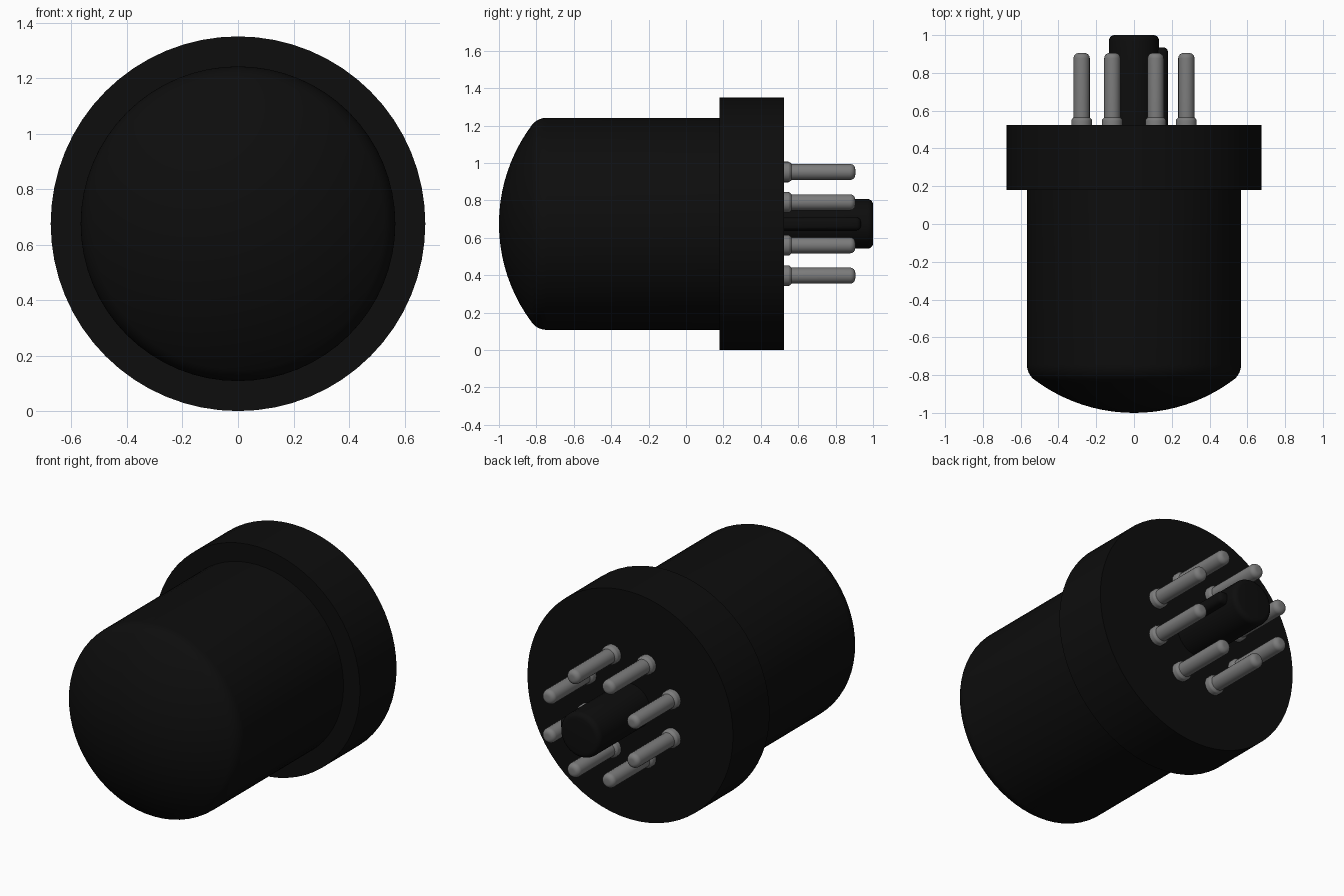
import bpy, bmesh, math
from mathutils import Vector

cube = bpy.data.objects.get("Cube")
if cube:
    bpy.data.objects.remove(cube, do_unlink=True)

CZ = 0.675          # height of the central axis


def material(name, value, rough):
    m = bpy.data.materials.new(name)
    m.use_nodes = True
    col = (value, value, value, 1)
    m.diffuse_color = col
    bsdf = m.node_tree.nodes["Principled BSDF"]
    bsdf.inputs["Base Color"].default_value = col
    bsdf.inputs["Roughness"].default_value = rough
    return m


black = material("black plastic", 0.004, 0.5)
metal = material("grey metal", 0.2, 0.5)


def finish(bm, name, mat, location):
    bmesh.ops.recalc_face_normals(bm, faces=bm.faces)
    me = bpy.data.meshes.new(name)
    bm.to_mesh(me)
    bm.free()
    me.materials.append(mat)
    ob = bpy.data.objects.new(name, me)
    ob.location = location
    bpy.context.collection.objects.link(ob)
    bpy.ops.object.select_all(action='DESELECT')
    ob.select_set(True)
    bpy.context.view_layer.objects.active = ob
    bpy.ops.object.shade_smooth_by_angle(angle=math.radians(35))
    return ob


def lathe(name, profile, mat, sides, x=0.0, z=CZ):
    """Spin (radius, y) points about an axis along y; ends lie on the axis."""
    bm = bmesh.new()
    vs = [bm.verts.new((r, y, 0)) for r, y in profile]
    es = [bm.edges.new(p) for p in zip(vs, vs[1:])]
    bmesh.ops.spin(bm, geom=vs + es, cent=(0, 0, 0), axis=(0, 1, 0),
                   angle=2 * math.pi, steps=sides, use_merge=True)
    bmesh.ops.remove_doubles(bm, verts=bm.verts, dist=1e-5)
    return finish(bm, name, mat, (x, 0, z))


def arc(cr, cy, radius, a0, a1, n):
    """Arc points (radius, y); angle 0 points outward, 90 points to +y."""
    out = []
    for i in range(n + 1):
        a = math.radians(a0 + (a1 - a0) * i / n)
        out.append((max(0.0, cr + radius * math.cos(a)), cy + radius * math.sin(a)))
    return out


# Main shell: domed front, filleted shoulder, stepped rear flange
BODY_R, FLANGE_R, DOME_R, FILLET = 0.567, 0.675, 0.88, 0.10
dome_y = -1 + DOME_R
tilt = math.asin((BODY_R - FILLET) / (DOME_R - FILLET))
fillet_y = dome_y - (DOME_R - FILLET) * math.cos(tilt)
join = -90 + math.degrees(tilt)
shell = arc(0, dome_y, DOME_R, -90, join, 10)
shell += arc(BODY_R - FILLET, fillet_y, FILLET, join, 0, 8)[1:]
shell += [(BODY_R, 0.18), (FLANGE_R, 0.18), (FLANGE_R, 0.523), (0, 0.523)]
lathe("base_shell", shell, black, 64)

# Central guide post with a rounded tip
post = [(0, 0.50), (0.133, 0.50)] + arc(0.103, 0.97, 0.03, 0, 90, 5) + [(0, 1.0)]
lathe("guide_post", post, black, 32)

# Locating key along the left side of the post
bm = bmesh.new()
bmesh.ops.create_cube(bm, size=1)
for v in bm.verts:
    v.co = Vector((0.14 + v.co.x * 0.08, 0.7175 + v.co.y * 0.435, v.co.z * 0.07))
outer = [e for e in bm.edges
         if all(v.co.x > 0.17 for v in e.verts) or all(v.co.y > 0.9 for v in e.verts)]
bmesh.ops.bevel(bm, geom=outer, offset=0.025, segments=4, profile=0.5, affect='EDGES')
finish(bm, "locating_key", black, (0, 0, CZ))

# Ring of eight contact pins, each with a small collar and rounded tip
pin = [(0, 0.51), (0.055, 0.51)] + arc(0.045, 0.548, 0.01, 0, 60, 2)
pin += [(0.043, 0.565)] + arc(0.015, 0.877, 0.028, 0, 90, 6) + [(0, 0.905)]
for i in range(8):
    a = math.radians(22.5 + 45 * i)
    lathe("contact_pin_%d" % (i + 1), pin, metal, 20,
          0.3 * math.cos(a), CZ + 0.3 * math.sin(a))
